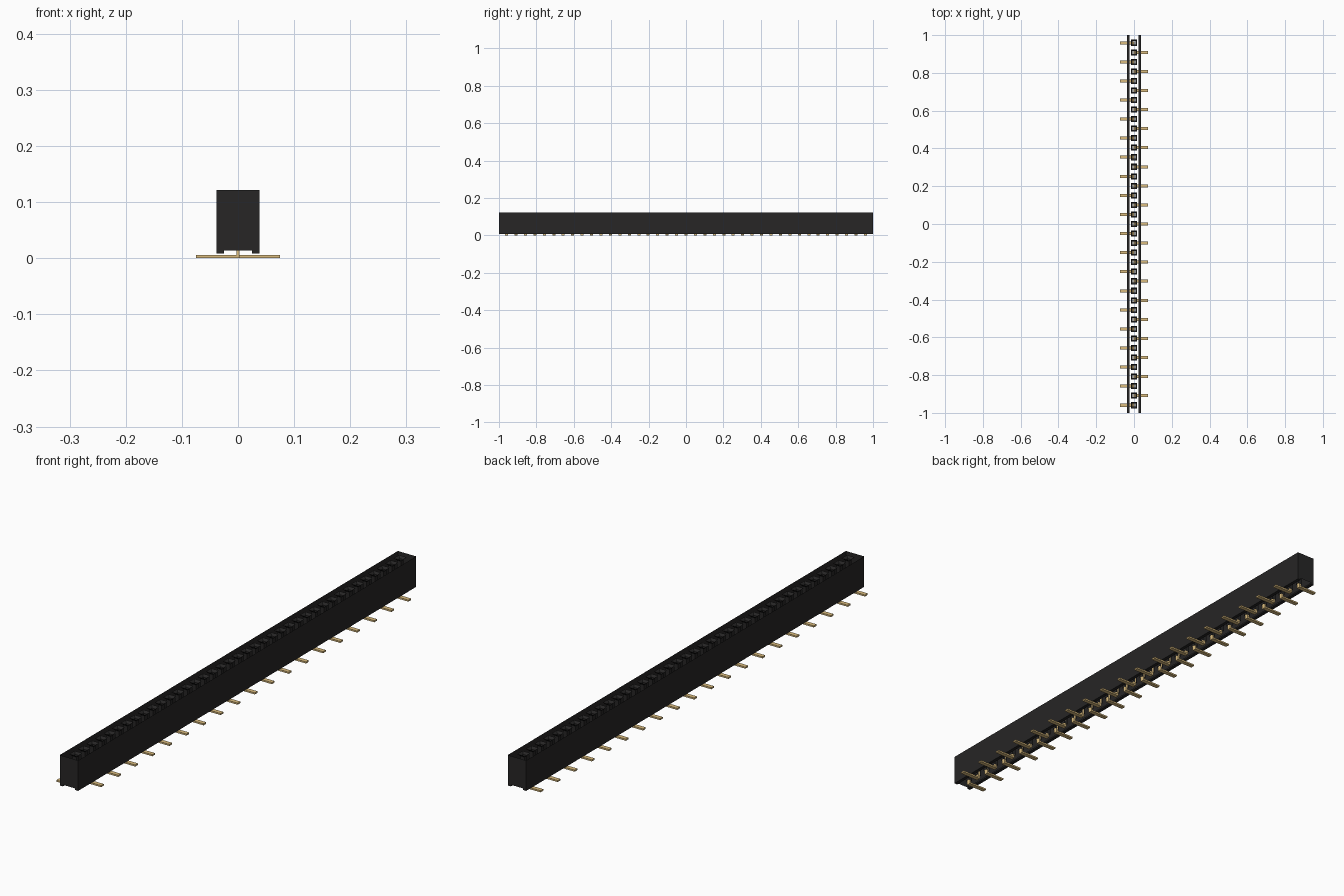
import bpy, bmesh

cube = bpy.data.objects.get("Cube")
if cube:
    bpy.data.objects.remove(cube, do_unlink=True)

PITCH, COUNT = 0.0505, 39
FIRST = PITCH * (COUNT - 1) / 2          # y of the first contact
W, RAIL, LEN = 0.038, 0.025, 1.0         # half width, rail inner edge, half length
Z0, Z1, TOP = 0.008, 0.014, 0.122        # rail bottom, channel height, top


def material(name, rgb):
    m = bpy.data.materials.new(name)
    m.use_nodes = True
    m.diffuse_color = (*rgb, 1)
    m.node_tree.nodes["Principled BSDF"].inputs["Base Color"].default_value = (*rgb, 1)
    return m


black = material("black plastic", (0.02, 0.019, 0.019))
gold = material("gold metal", (0.708, 0.504, 0.21))


def finish(name, bm, mat):
    mesh = bpy.data.meshes.new(name)
    bm.to_mesh(mesh)
    bm.free()
    mesh.materials.append(mat)
    ob = bpy.data.objects.new(name, mesh)
    bpy.context.collection.objects.link(ob)
    return ob


def repeat(ob, count, step):
    mod = ob.modifiers.new("row", 'ARRAY')
    mod.count = count
    mod.use_relative_offset = False
    mod.use_constant_offset = True
    mod.constant_offset_displace = (0, step, 0)


# Housing shell: end walls, side walls and bottom rails, open above and in the channel
section = [(-W, TOP), (-W, Z0), (-RAIL, Z0), (-RAIL, Z1),
           (RAIL, Z1), (RAIL, Z0), (W, Z0), (W, TOP)]
bm = bmesh.new()
front = [bm.verts.new((x, -LEN, z)) for x, z in section]
back = [bm.verts.new((x, LEN, z)) for x, z in section]
bm.faces.new(front)
bm.faces.new(back[::-1])
for i in (0, 1, 2, 4, 5, 6):
    bm.faces.new((front[i], back[i], back[i + 1], front[i + 1]))
finish("housing", bm, black)

# Contact sockets: a square shaft with a flared mouth, repeated along the row
bm = bmesh.new()
rings = []
for h, z in ((0.016, TOP), (0.008, TOP - 0.008), (0.008, Z1)):
    rings.append([bm.verts.new((sx * h, -FIRST + sy * h, z))
                  for sx, sy in ((-1, -1), (1, -1), (1, 1), (-1, 1))])
for upper, lower in zip(rings, rings[1:]):
    for i in range(4):
        j = (i + 1) % 4
        bm.faces.new((upper[i], upper[j], lower[j], lower[i]))
repeat(finish("sockets", bm, black), COUNT, PITCH)


# Bent contact pins: a foot and an upright, alternating from side to side
def pin_row(name, side, start, count):
    t, half = 0.003, 0.008
    outline = [(-t, 0), (0.075, 0), (0.075, 0.006), (t, 0.006), (t, 0.06), (-t, 0.06)]
    bm = bmesh.new()
    face = bm.faces.new([bm.verts.new((side * x, start - half, z)) for x, z in outline])
    new = bmesh.ops.extrude_face_region(bm, geom=[face])["geom"]
    bmesh.ops.translate(bm, vec=(0, 2 * half, 0),
                        verts=[v for v in new if isinstance(v, bmesh.types.BMVert)])
    bmesh.ops.recalc_face_normals(bm, faces=bm.faces)
    repeat(finish(name, bm, gold), count, 2 * PITCH)


pin_row("right_pins", -1, -FIRST, 20)
pin_row("left_pins", 1, -FIRST + PITCH, 19)
